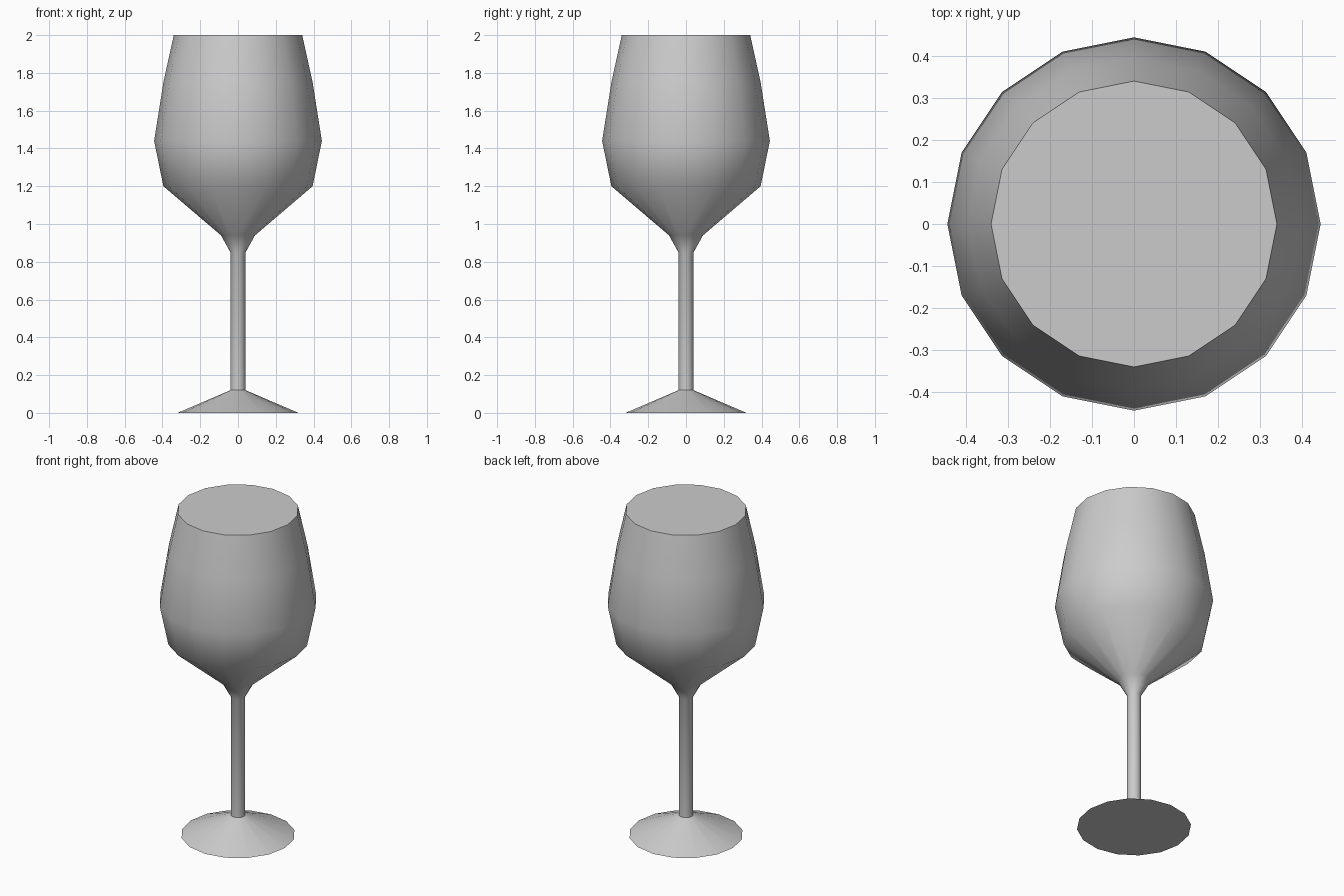
import bpy, bmesh
from math import cos, sin, tau, radians

if "Cube" in bpy.data.objects:
    bpy.data.objects.remove(bpy.data.objects["Cube"])

SIDES = 16


def lathe(name, profile, cap_bottom=False, cap_top=False):
    """Revolve (radius, height) points around z, optionally capping the ends."""
    bm = bmesh.new()
    rings = [[bm.verts.new((r * cos(tau * i / SIDES), r * sin(tau * i / SIDES), z))
              for i in range(SIDES)] for r, z in profile]
    for low, high in zip(rings, rings[1:]):
        for i in range(SIDES):
            j = (i + 1) % SIDES
            bm.faces.new((low[i], low[j], high[j], high[i]))
    if cap_bottom:
        bm.faces.new(rings[0][::-1])
    if cap_top:
        bm.faces.new(rings[-1])
    mesh = bpy.data.meshes.new(name)
    bm.to_mesh(mesh)
    bm.free()
    obj = bpy.data.objects.new(name, mesh)
    bpy.context.collection.objects.link(obj)
    bpy.ops.object.select_all(action='DESELECT')
    obj.select_set(True)
    bpy.context.view_layer.objects.active = obj
    bpy.ops.object.shade_smooth_by_angle(angle=radians(50))
    return obj


# Shallow conical foot, closed underneath
lathe("foot", [(0.32, 0), (0.04, 0.12)], cap_bottom=True)

# Stem flowing into the bowl, filled level with the rim
lathe("stem_and_bowl", [(0.04, 0.12), (0.04, 0.85), (0.09, 0.94), (0.395, 1.20),
                        (0.444, 1.44), (0.395, 1.75), (0.34, 2.0)], cap_top=True)
